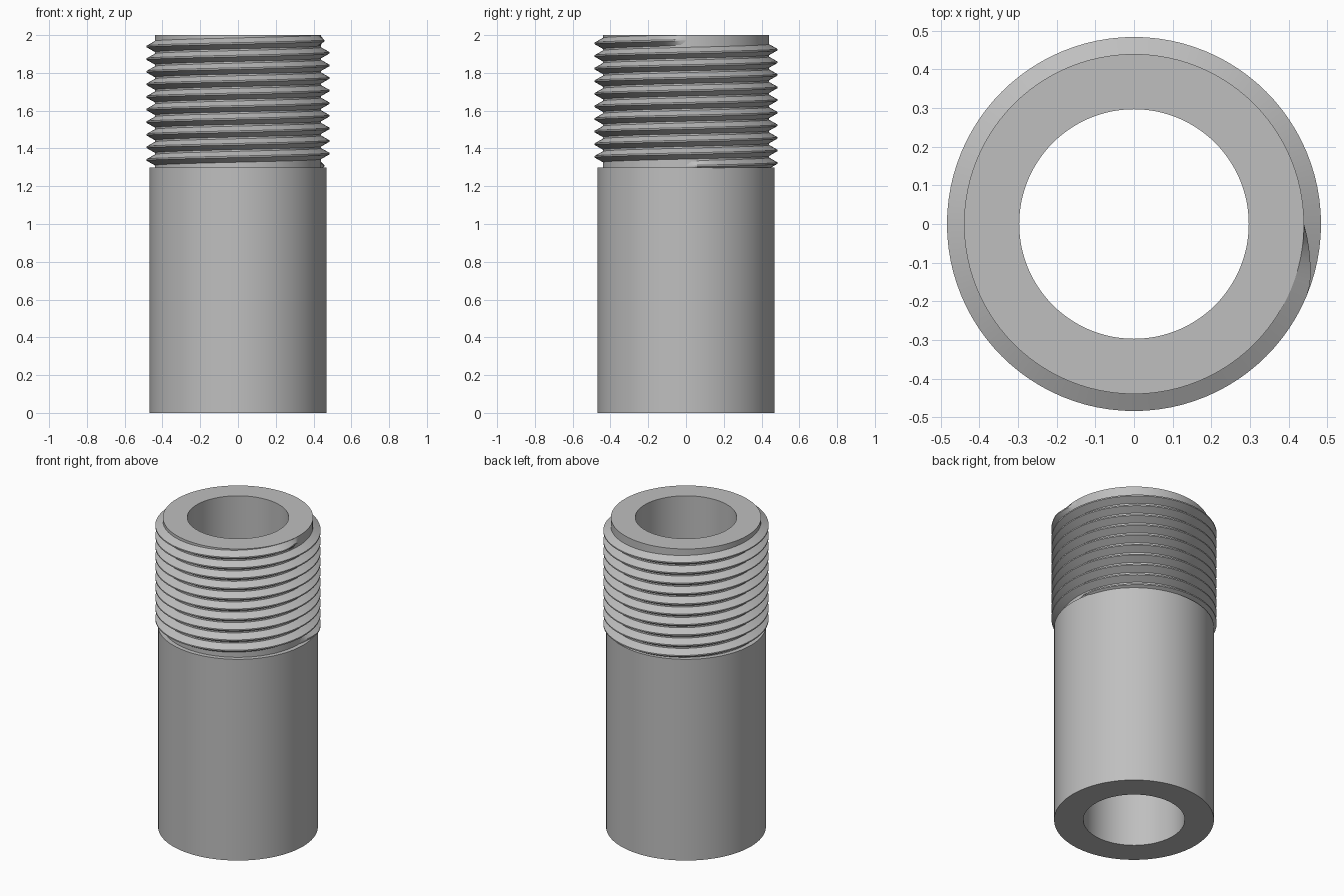
import bpy, bmesh
from math import sin, cos, tau, radians

cube = bpy.data.objects.get("Cube")
if cube:
    bpy.data.objects.remove(cube)

STEPS = 96            # segments around
HEIGHT = 2.0
SHOULDER = 1.3        # where the threaded neck begins
BORE, BODY, CORE, CREST = 0.297, 0.468, 0.44, 0.484
TURNS, PITCH, START = 10, 0.0667, 1.306

steel = bpy.data.materials.new("grey steel")
steel.use_nodes = True
colour = (0.52, 0.52, 0.52, 1)
steel.diffuse_color = colour
steel.node_tree.nodes["Principled BSDF"].inputs["Base Color"].default_value = colour


def finish(bm, name):
    """Turn a bmesh into a smooth object with sharp edges kept."""
    bmesh.ops.recalc_face_normals(bm, faces=bm.faces)
    mesh = bpy.data.meshes.new(name)
    bm.to_mesh(mesh)
    bm.free()
    mesh.materials.append(steel)
    obj = bpy.data.objects.new(name, mesh)
    bpy.context.collection.objects.link(obj)
    bpy.ops.object.select_all(action="DESELECT")
    obj.select_set(True)
    bpy.context.view_layer.objects.active = obj
    bpy.ops.object.shade_smooth_by_angle(angle=radians(25))
    return obj


def bridge(bm, a, b):
    """Join two closed loops of equal length with quads."""
    for i in range(len(a)):
        j = (i + 1) % len(a)
        bm.faces.new((a[i], a[j], b[j], b[i]))


# Pipe: wide body, narrower neck and straight bore, turned from one profile
profile = [(BORE, 0), (BODY, 0), (BODY, SHOULDER),
           (CORE, SHOULDER), (CORE, HEIGHT), (BORE, HEIGHT)]
bm = bmesh.new()
rings = [[bm.verts.new((r * cos(tau * s / STEPS), r * sin(tau * s / STEPS), z))
          for r, z in profile] for s in range(STEPS)]
for s in range(STEPS):
    bridge(bm, rings[s], rings[(s + 1) % STEPS])
finish(bm, "pipe_body")

# Thread: trapezoid section swept up a right-hand helix, fading in and out
bm = bmesh.new()
sections = []
total = TURNS * STEPS
fade = STEPS * 20 / 360
root = CORE - 0.002
for s in range(total + 1):
    angle = tau * s / STEPS
    z = START + PITCH * s / STEPS
    grow = min(1, s / fade, (total - s) / fade)
    tip = CORE + (CREST - CORE) * grow
    section = [(root, -0.030), (tip, -0.004), (tip, 0.004), (root, 0.030)]
    sections.append([bm.verts.new((r * cos(angle), r * sin(angle),
                                   min(z + dz, HEIGHT - 0.0005)))
                     for r, dz in section])
for a, b in zip(sections, sections[1:]):
    bridge(bm, a, b)
bm.faces.new(sections[0])
bm.faces.new(sections[-1])
finish(bm, "screw_thread")
